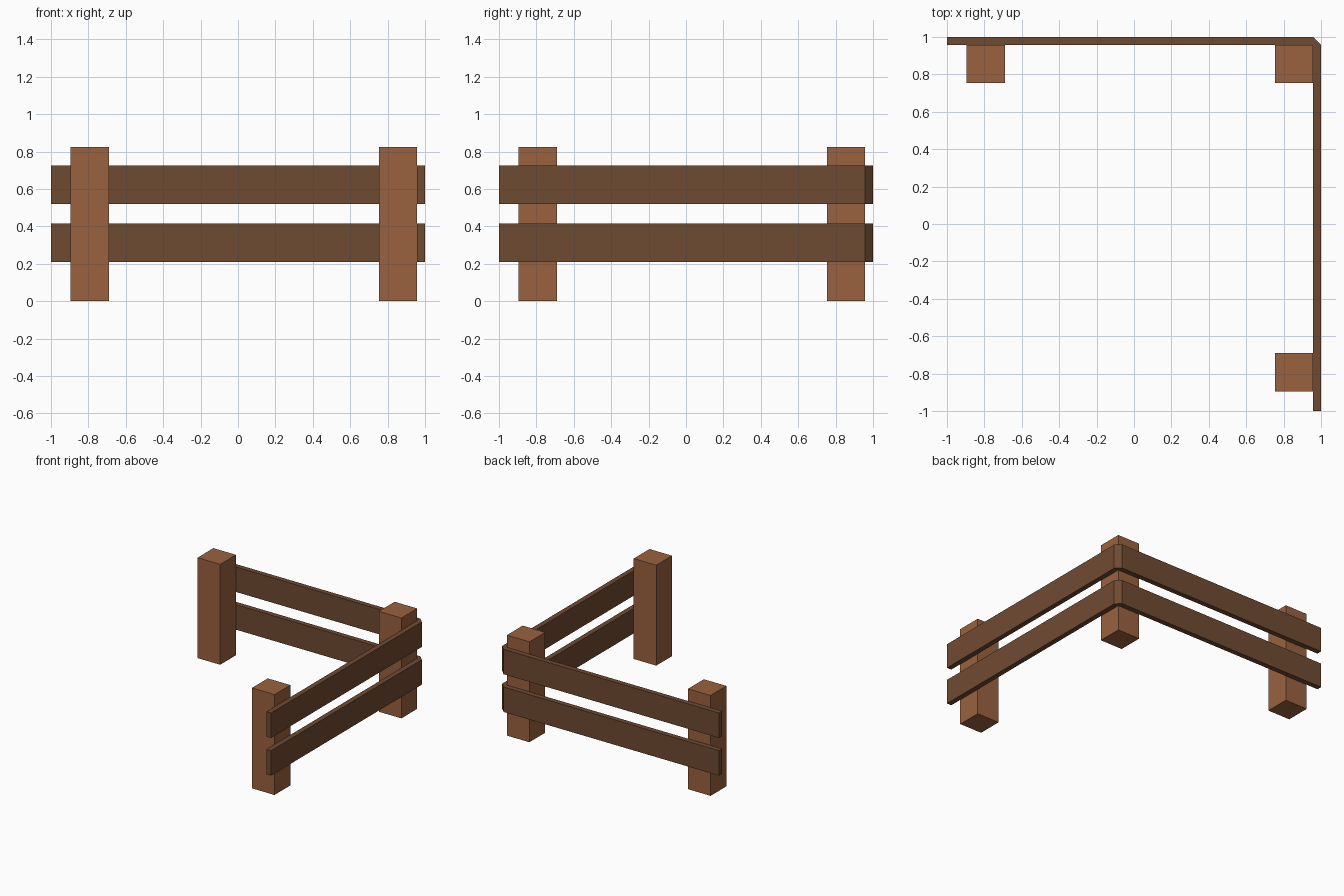
import bpy, bmesh

if "Cube" in bpy.data.objects:
    bpy.data.objects.remove(bpy.data.objects["Cube"])


def material(name, rgb):
    m = bpy.data.materials.new(name)
    m.diffuse_color = (*rgb, 1)
    m.use_nodes = True
    m.node_tree.nodes["Principled BSDF"].inputs["Base Color"].default_value = m.diffuse_color
    return m


def prism(name, outline, z0, z1, mat):
    """Extrude a flat outline (counter-clockwise seen from above) from z0 to z1."""
    bm = bmesh.new()
    face = bm.faces.new([bm.verts.new((x, y, z0)) for x, y in outline])
    up = bmesh.ops.extrude_face_region(bm, geom=[face], use_keep_orig=True)
    bmesh.ops.translate(bm, vec=(0, 0, z1 - z0),
                        verts=[v for v in up["geom"] if isinstance(v, bmesh.types.BMVert)])
    bmesh.ops.recalc_face_normals(bm, faces=bm.faces)
    mesh = bpy.data.meshes.new(name)
    bm.to_mesh(mesh)
    bm.free()
    mesh.materials.append(mat)
    ob = bpy.data.objects.new(name, mesh)
    bpy.context.collection.objects.link(ob)
    return ob


post_wood = material("post_wood", (0.323, 0.122, 0.05))
rail_wood = material("rail_wood", (0.159, 0.069, 0.031))

IN = 0.958       # inner face of the rails, against the posts
HALF = 0.1025    # half the post width
NEAR = IN - HALF
FAR = -0.792

# Three square posts: left end, corner, front end
for name, cx, cy in (("left_post", FAR, NEAR),
                     ("corner_post", NEAR, NEAR),
                     ("front_post", NEAR, FAR)):
    prism(name, [(cx - HALF, cy - HALF), (cx + HALF, cy - HALF),
                 (cx + HALF, cy + HALF), (cx - HALF, cy + HALF)], 0, 0.825, post_wood)

# Two L-shaped rails wrapping the corner, with a bevelled outer corner
rail_outline = [(-1, IN), (IN, IN), (IN, -1), (1, -1), (1, IN), (IN, 1), (-1, 1)]
for name, z0 in (("lower_rail", 0.21), ("upper_rail", 0.52)):
    prism(name, rail_outline, z0, z0 + 0.205, rail_wood)
